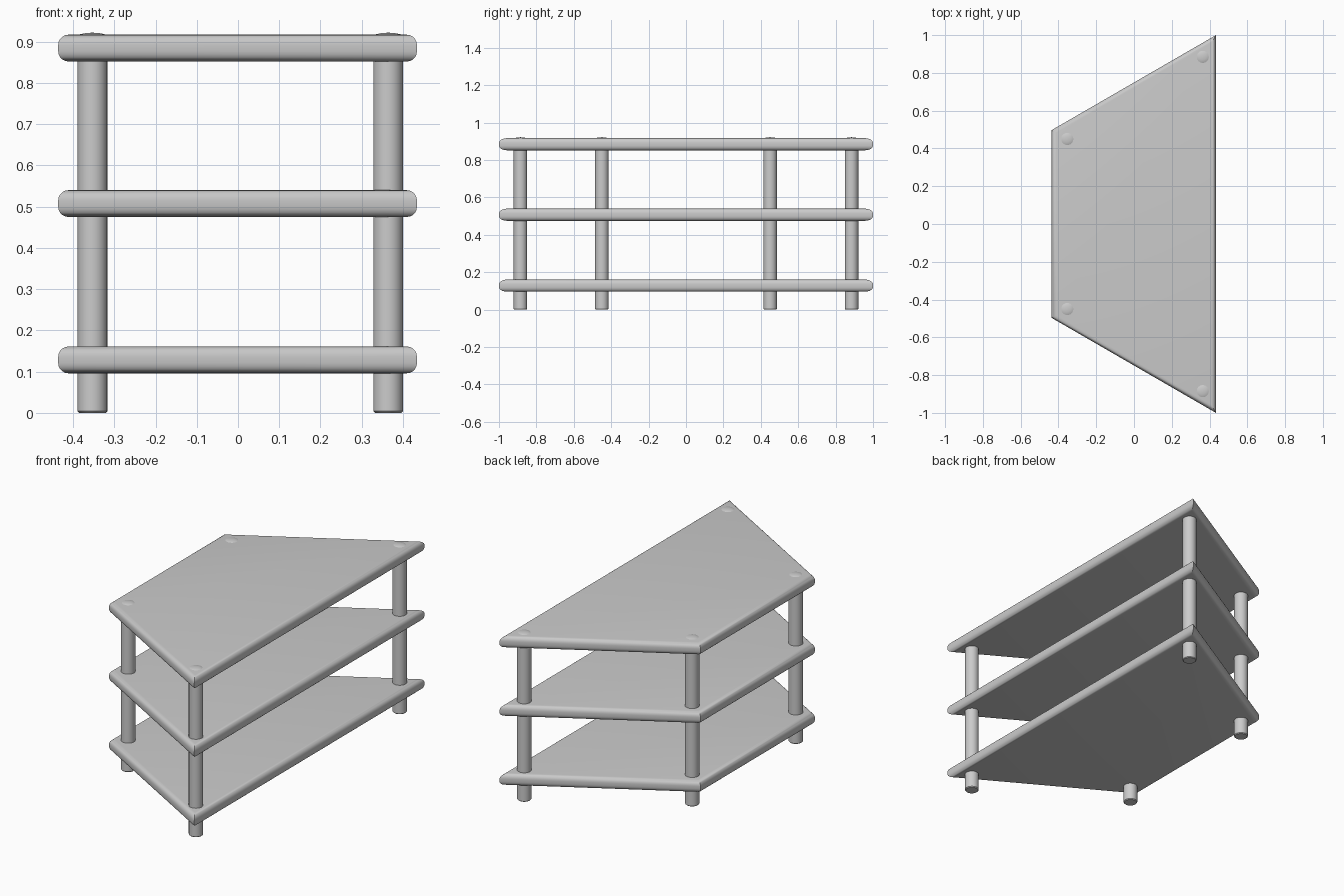
import bpy, bmesh, math

cube = bpy.data.objects.get("Cube")
if cube:
    bpy.data.objects.remove(cube, do_unlink=True)

grey = bpy.data.materials.new("plain_grey")
grey.use_nodes = True
colour = (0.6, 0.6, 0.6, 1)
grey.diffuse_color = colour
grey.node_tree.nodes["Principled BSDF"].inputs["Base Color"].default_value = colour

THICK = 0.065
OUTLINE = [(-0.436, -0.497), (0.434, -1), (0.434, 1), (-0.436, 0.497)]


def finish(name, bm):
    bmesh.ops.recalc_face_normals(bm, faces=bm.faces[:])
    mesh = bpy.data.meshes.new(name)
    bm.to_mesh(mesh)
    bm.free()
    mesh.materials.append(grey)
    obj = bpy.data.objects.new(name, mesh)
    bpy.context.collection.objects.link(obj)
    bpy.ops.object.select_all(action="DESELECT")
    obj.select_set(True)
    bpy.context.view_layer.objects.active = obj
    bpy.ops.object.shade_smooth_by_angle(angle=math.radians(35))


# Trapezoid shelf with rounded rims and sharp corners
def shelf(name, z):
    bm = bmesh.new()
    base = bm.faces.new([bm.verts.new((x, y, z)) for x, y in OUTLINE])
    top = bmesh.ops.extrude_face_region(bm, geom=[base], use_keep_orig=True)
    verts = [g for g in top["geom"] if isinstance(g, bmesh.types.BMVert)]
    bmesh.ops.translate(bm, verts=verts, vec=(0, 0, THICK))
    rims = [e for e in bm.edges if abs(e.verts[0].co.z - e.verts[1].co.z) < 0.001]
    bmesh.ops.bevel(bm, geom=rims, offset=0.025, segments=5, profile=0.5,
                    affect="EDGES")
    finish(name, bm)


# Round post running through all shelves, with a shallow domed cap
def post(name, x, y):
    bm = bmesh.new()
    profile = [(0, 0), (0.032, 0), (0.036, 0.004), (0.036, 0.915),
               (0.03, 0.918), (0.016, 0.921), (0, 0.922)]
    verts = [bm.verts.new((x + r, y, z)) for r, z in profile]
    edges = [bm.edges.new(pair) for pair in zip(verts, verts[1:])]
    bmesh.ops.spin(bm, geom=verts + edges, cent=(x, y, 0), axis=(0, 0, 1),
                   angle=math.tau, steps=32)
    bmesh.ops.remove_doubles(bm, verts=bm.verts[:], dist=0.0005)
    finish(name, bm)


for name, z in (("bottom_shelf", 0.096), ("middle_shelf", 0.475), ("top_shelf", 0.852)):
    shelf(name, z)

for end, side in (("front", -1), ("back", 1)):
    post(end + "_right_post", -0.353, side * 0.45)
    post(end + "_left_post", 0.364, side * 0.885)
